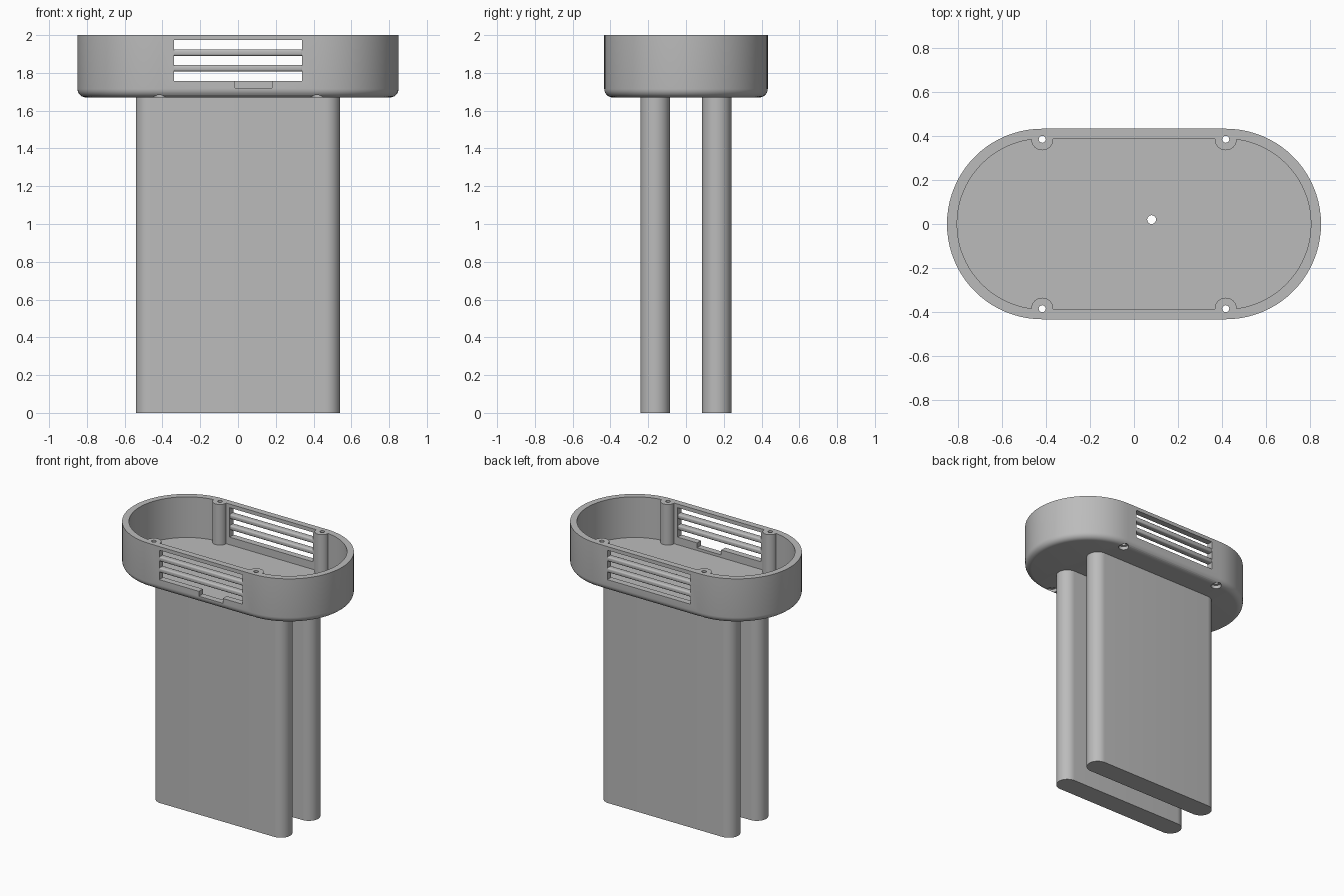
import bpy, math

if "Cube" in bpy.data.objects:
    bpy.data.objects.remove(bpy.data.objects["Cube"], do_unlink=True)

grey = bpy.data.materials.new("plain_grey")
grey.use_nodes = True
COLOUR = (0.5, 0.5, 0.5, 1)
grey.diffuse_color = COLOUR
grey.node_tree.nodes["Principled BSDF"].inputs["Base Color"].default_value = COLOUR

TOP, BASE, FLOOR = 2.0, 1.67, 1.70
RADIUS, STRAIGHT = 0.433, 0.417     # housing end radius and half straight length
WALL, FILLET = 0.046, 0.045
POST_Y = 0.385


def stadium(straight, radius, n=40):
    """Outline with round ends at -x and +x."""
    pts = []
    for side, start in ((1, -90), (-1, 90)):
        for i in range(n + 1):
            a = math.radians(start + 180 * i / n)
            pts.append((side * straight + radius * math.cos(a), radius * math.sin(a)))
    return pts


def loft(name, rings):
    """Skin a stack of equal outlines, each given as (points, z), and cap the ends."""
    n = len(rings[0][0])
    verts = [(x, y, z) for pts, z in rings for x, y in pts]
    faces = [tuple(reversed(range(n))), tuple(range(len(verts) - n, len(verts)))]
    for r in range(len(rings) - 1):
        for i in range(n):
            j = (i + 1) % n
            faces.append((r * n + i, r * n + j, r * n + n + j, r * n + n + i))
    mesh = bpy.data.meshes.new(name)
    mesh.from_pydata(verts, [], faces)
    mesh.materials.append(grey)
    ob = bpy.data.objects.new(name, mesh)
    bpy.context.collection.objects.link(ob)
    return ob


def prism(name, pts, z0, z1):
    return loft(name, [(pts, z0), (pts, z1)])


def circle(x, y, r, n=24):
    return [(x + r * math.cos(math.tau * i / n), y + r * math.sin(math.tau * i / n))
            for i in range(n)]


def box(name, x0, x1, y0, y1, z0, z1):
    return prism(name, [(x0, y0), (x1, y0), (x1, y1), (x0, y1)], z0, z1)


def select(ob):
    bpy.ops.object.select_all(action='DESELECT')
    ob.select_set(True)
    bpy.context.view_layer.objects.active = ob


def apply_boolean(target, tool, operation):
    mod = target.modifiers.new("join", 'BOOLEAN')
    mod.operation, mod.solver, mod.object = operation, 'EXACT', tool
    select(target)
    bpy.ops.object.modifier_apply(modifier=mod.name)
    bpy.data.objects.remove(tool, do_unlink=True)


def smooth(ob):
    select(ob)
    bpy.ops.object.shade_smooth_by_angle(angle=math.radians(30))


# Open tray with a rounded lower edge
rings = []
for i in range(7):
    a = math.radians(90 * i / 6)
    rings.append((stadium(STRAIGHT, RADIUS - FILLET * (1 - math.sin(a))),
                  BASE + FILLET * (1 - math.cos(a))))
inner = stadium(STRAIGHT, RADIUS - WALL)
rings += [(stadium(STRAIGHT, RADIUS), TOP), (inner, TOP), (inner, FLOOR)]
housing = loft("housing", rings)

# Screw posts against the inner wall, with holes and counterbores from below
for sx in (-1, 1):
    for sy in (-1, 1):
        x, y = sx * STRAIGHT, sy * POST_Y
        outline = [(px, sy * min(sy * py, 0.405)) for px, py in circle(x, y, 0.05, 32)]
        apply_boolean(housing, prism("post", outline, BASE + 0.015, TOP), 'UNION')
for sx in (-1, 1):
    for sy in (-1, 1):
        x, y = sx * STRAIGHT, sy * POST_Y
        apply_boolean(housing, prism("bore", circle(x, y, 0.016), 1.6, 2.1), 'DIFFERENCE')
        apply_boolean(housing, prism("sink", circle(x, y, 0.035), 1.6, 1.695), 'DIFFERENCE')

# Vent windows front and back, cable notch in front, small hole in the floor
for sy in (-1, 1):
    y0, y1 = sorted((sy * 0.36, sy * 0.5))
    apply_boolean(housing, box("window", -0.339, 0.339, y0, y1, 1.756, 1.973), 'DIFFERENCE')
apply_boolean(housing, box("notch", -0.016, 0.18, -0.5, -0.36, 1.72, 1.77), 'DIFFERENCE')
apply_boolean(housing, prism("hole", circle(0.08, 0.02, 0.02), 1.6, 1.8), 'DIFFERENCE')
smooth(housing)

# Rounded vent slats
for side, sy in (("front", -1), ("back", 1)):
    for level, z in (("lower", 1.825), ("upper", 1.907)):
        mid = sy * (RADIUS - WALL / 2)
        slat = box(f"{side}_{level}_slat", -0.345, 0.345,
                   mid - WALL / 2, mid + WALL / 2, z - 0.017, z + 0.017)
        bevel = slat.modifiers.new("round", 'BEVEL')
        bevel.width, bevel.segments = 0.01, 3
        select(slat)
        bpy.ops.object.modifier_apply(modifier=bevel.name)
        smooth(slat)

# Two tall panels with round edges, hanging from the housing
for side, y in (("front", -0.163), ("back", 0.163)):
    outline = [(px, py + y) for px, py in stadium(0.541 - 0.077, 0.077, 20)]
    smooth(prism(f"{side}_panel", outline, 0, BASE + 0.01))
